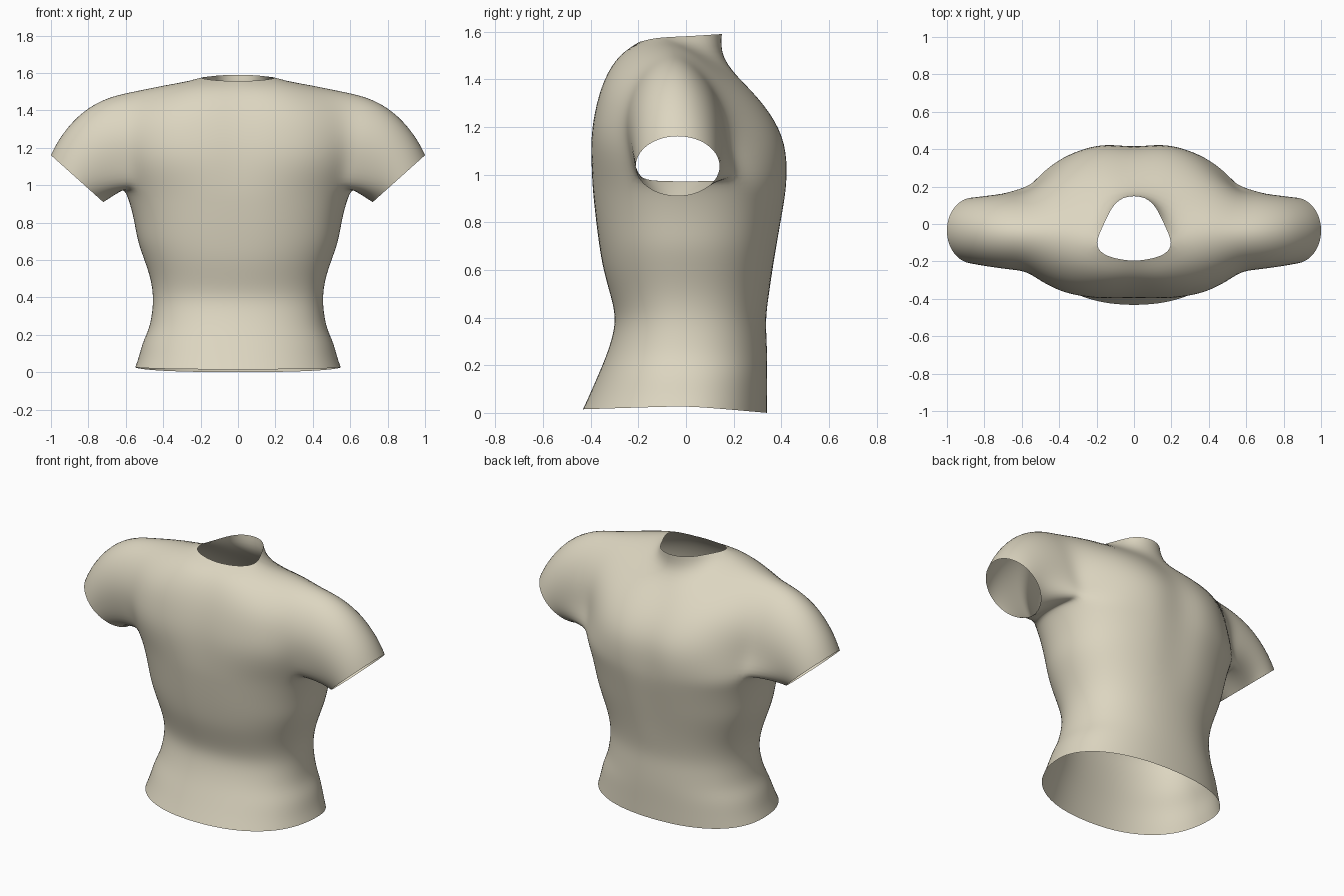
import bpy, bmesh, math
from mathutils import Vector

# Torso rings: height, half width, front depth, back depth, centre groove
RINGS = [
    (0.00, 0.555, 0.435, 0.342, 0.0),
    (0.08, 0.535, 0.405, 0.342, 0.0),
    (0.16, 0.515, 0.370, 0.343, 0.0),
    (0.23, 0.480, 0.340, 0.343, 0.0),
    (0.31, 0.464, 0.312, 0.340, 0.0),
    (0.40, 0.456, 0.294, 0.336, 0.0),
    (0.50, 0.470, 0.320, 0.350, 0.0),
    (0.60, 0.505, 0.350, 0.368, 0.005),
    (0.70, 0.542, 0.368, 0.388, 0.01),
    (0.80, 0.558, 0.382, 0.408, 0.015),
    (0.90, 0.582, 0.394, 0.428, 0.02),
    (0.98, 0.612, 0.403, 0.440, 0.03),
]
# Upper panels from centre column to armhole column, bottom row to top row
BACK = [
    [(0, .405, 1.13), (.14, .430, 1.13), (.28, .400, 1.13), (.40, .330, 1.13), (.49, .245, 1.12), (.55, .180, 1.10)],
    [(0, .345, 1.26), (.14, .362, 1.26), (.27, .342, 1.26), (.38, .290, 1.26), (.48, .225, 1.25), (.57, .165, 1.24)],
    [(0, .240, 1.38), (.13, .255, 1.38), (.25, .240, 1.38), (.36, .210, 1.38), (.47, .160, 1.38), (.57, .115, 1.37)],
    [(0, .150, 1.49), (.10, .130, 1.49), (.19, .085, 1.50), (.28, .045, 1.52), (.42, .050, 1.50), (.56, .035, 1.465)],
]
FRONT = [
    [(0, -.393, 1.13), (.14, -.405, 1.13), (.28, -.395, 1.13), (.40, -.365, 1.13), (.50, -.310, 1.12), (.565, -.245, 1.10)],
    [(0, -.377, 1.26), (.14, -.388, 1.26), (.28, -.380, 1.26), (.40, -.352, 1.26), (.50, -.305, 1.25), (.58, -.260, 1.24)],
    [(0, -.338, 1.40), (.14, -.350, 1.40), (.27, -.345, 1.40), (.39, -.315, 1.40), (.49, -.270, 1.39), (.58, -.225, 1.37)],
    [(0, -.275, 1.505), (.12, -.282, 1.51), (.22, -.260, 1.52), (.30, -.220, 1.53), (.42, -.190, 1.51), (.565, -.150, 1.475)],
]
# Neck edge, then the shared shoulder ridge
NECK_BACK = [(0, .163, 1.59), (.105, .125, 1.588), (.155, .01, 1.58)]
NECK_FRONT = [(0, -.20, 1.556), (.09, -.187, 1.558), (.165, -.165, 1.565)]
RIDGE = [(.215, -.11, 1.576), (.37, -.06, 1.550), (.55, -.05, 1.515)]

ANGLES = [12 * i for i in range(6)] + [75, 90, 105] + [120 + 12 * i for i in range(6)]
LAST = len(ANGLES) - 1

bm = bmesh.new()


def spow(v, p):
    return math.copysign(abs(v) ** p, v) if abs(v) > 1e-6 else 0.0


def add(points):
    return [bm.verts.new(p) for p in points]


def bridge(a, b, closed=False):
    """Quads between two equally long rows of vertices."""
    n = len(a)
    for i in range(n if closed else n - 1):
        j = (i + 1) % n
        bm.faces.new((a[j], a[i], b[i], b[j]))


# Torso up to the armpits (half, from back centre round to front centre)
rows = []
for k, (z, w, front, back, groove) in enumerate(RINGS):
    pts = []
    for i, deg in enumerate(ANGLES):
        s, c = math.sin(math.radians(deg)), math.cos(math.radians(deg))
        y = spow(c, 0.9) * (back if c > 0 else front)
        if i == 0:
            y -= groove
        if i == LAST:
            y += groove * 0.3
        hem = (0.028 - (0.028 if c > 0 else 0.013) * abs(c)) if k == 0 else 0
        pts.append((w * spow(s, 0.9), y, z + hem))
    rows.append(add(pts))
for a, b in zip(rows, rows[1:]):
    bridge(a, b)
armpit = rows[-1]

# Chest and back panels meeting along the shoulder ridge
ridge = add(RIDGE)
back_rows = [armpit[:6]] + [add(r) for r in BACK] + [add(NECK_BACK) + ridge]
front_rows = [armpit[:8:-1]] + [add(r) for r in FRONT] + [add(NECK_FRONT) + ridge]
for panel in (back_rows, front_rows):
    for a, b in zip(panel, panel[1:]):
        bridge(a, b)

# Sleeve: armhole loop from the underside, over the front, top and back
loop = (armpit[7:10] + [r[5] for r in front_rows[1:5]] + [ridge[2]]
        + [r[5] for r in back_rows[4:0:-1]] + armpit[5:7])
base = [v.co.copy() for v in loop]
previous = loop
for t in (0.2, 0.4, 0.6, 0.8, 0.93, 1.0):
    pts = []
    for i, p in enumerate(base):
        a = 2 * math.pi * i / len(base)
        up = -math.cos(a)
        end = Vector((0.86 + 0.145 * up, -0.035 - 0.182 * math.sin(a), 1.035 + 0.13 * up))
        bulge = 4 * t * (1 - t) * (1 + up) / 2
        pts.append(p.lerp(end, t) + Vector((0.045, 0, 0.07)) * bulge)
    ring = add(pts)
    bridge(previous, ring, closed=True)
    previous = ring

# Consistent outward normals
bmesh.ops.recalc_face_normals(bm, faces=bm.faces[:])
bm.normal_update()
bm.faces.ensure_lookup_table()
if bm.faces[7].normal.x < 0:
    bmesh.ops.reverse_faces(bm, faces=bm.faces[:])

mesh = bpy.data.meshes.new("shirt")
bm.to_mesh(mesh)
bm.free()
for poly in mesh.polygons:
    poly.use_smooth = True

# Cloth colour
cloth = bpy.data.materials.new("beige cloth")
cloth.diffuse_color = (0.72, 0.67, 0.53, 1)
mesh.materials.append(cloth)

# Mirror the half and smooth it
shirt = bpy.data.objects.new("shirt", mesh)
bpy.context.collection.objects.link(shirt)
mirror = shirt.modifiers.new("mirror", 'MIRROR')
mirror.use_clip = True
mirror.merge_threshold = 0.002
subd = shirt.modifiers.new("smooth", 'SUBSURF')
subd.levels = subd.render_levels = 2
